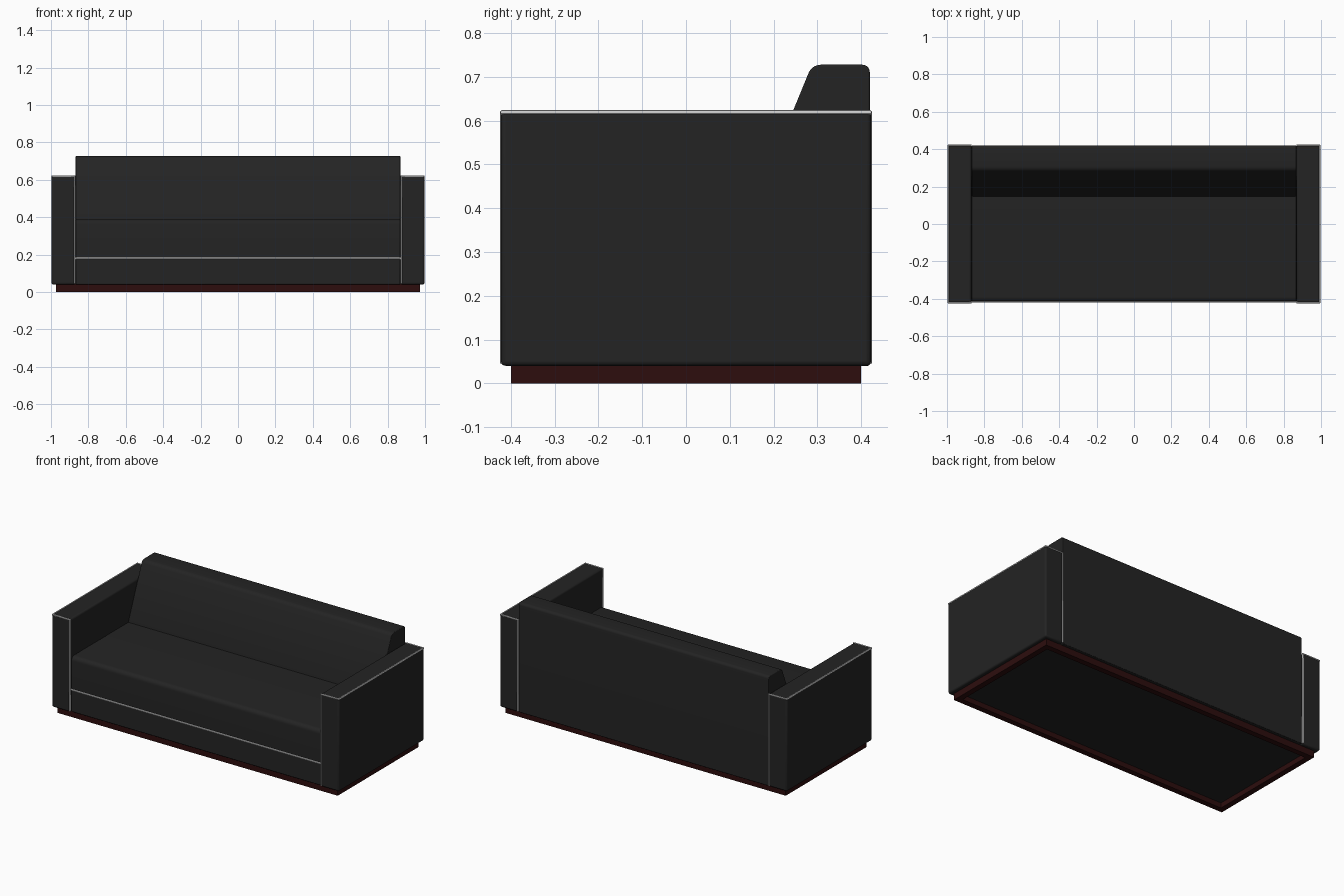
import bpy, bmesh, math

if "Cube" in bpy.data.objects:
    bpy.data.objects.remove(bpy.data.objects["Cube"])


def material(name, color):
    m = bpy.data.materials.new(name)
    m.diffuse_color = (*color, 1)
    m.use_nodes = True
    m.node_tree.nodes["Principled BSDF"].inputs["Base Color"].default_value = m.diffuse_color
    return m


BLACK = material("black upholstery", (0.017, 0.017, 0.017))
RED = material("dark red wood", (0.026, 0.004, 0.004))
GREY = material("light grey piping", (0.62, 0.62, 0.62))


def smooth(ob):
    bpy.ops.object.select_all(action='DESELECT')
    ob.select_set(True)
    bpy.context.view_layer.objects.active = ob
    bpy.ops.object.shade_smooth_by_angle(angle=math.radians(35))


def extrude_profile(name, pts, x0, x1, mat, bevel=0.0):
    """Closed (y, z) profile extruded along x."""
    bm = bmesh.new()
    face = bm.faces.new([bm.verts.new((x0, y, z)) for y, z in pts])
    res = bmesh.ops.extrude_face_region(bm, geom=[face])
    verts = [g for g in res['geom'] if isinstance(g, bmesh.types.BMVert)]
    bmesh.ops.translate(bm, verts=verts, vec=(x1 - x0, 0, 0))
    bmesh.ops.recalc_face_normals(bm, faces=bm.faces)
    me = bpy.data.meshes.new(name)
    bm.to_mesh(me)
    bm.free()
    ob = bpy.data.objects.new(name, me)
    bpy.context.collection.objects.link(ob)
    me.materials.append(mat)
    smooth(ob)
    if bevel:
        mod = ob.modifiers.new("soft edges", 'BEVEL')
        mod.width, mod.segments = bevel, 3
        mod.limit_method, mod.angle_limit = 'ANGLE', math.radians(40)
    return ob


def box(name, x0, x1, y0, y1, z0, z1, mat, bevel=0.0):
    return extrude_profile(name, [(y0, z0), (y1, z0), (y1, z1), (y0, z1)],
                           x0, x1, mat, bevel)


def arc(cy, cz, r, a0, a1, n=5):
    return [(cy + r * math.cos(math.radians(a0 + (a1 - a0) * i / n)),
             cz + r * math.sin(math.radians(a0 + (a1 - a0) * i / n)))
            for i in range(n + 1)]


def piping(name, pts):
    cu = bpy.data.curves.new(name, 'CURVE')
    cu.dimensions = '3D'
    cu.bevel_depth, cu.bevel_resolution = 0.0055, 2
    cu.use_fill_caps = True
    sp = cu.splines.new('POLY')
    sp.points.add(len(pts) - 1)
    for p, co in zip(sp.points, pts):
        p.co = (*co, 1)
    cu.materials.append(GREY)
    ob = bpy.data.objects.new(name, cu)
    bpy.context.collection.objects.link(ob)
    bpy.ops.object.select_all(action='DESELECT')
    ob.select_set(True)
    bpy.context.view_layer.objects.active = ob
    bpy.ops.object.convert(target='MESH')
    smooth(bpy.context.view_layer.objects.active)


# arms with piping along the front, outer top and back edges
for s, side in ((-1, "left"), (1, "right")):
    a, b = sorted((s * 0.87, s * 0.997))
    box(side + "_arm", a, b, -0.423, 0.423, 0.04, 0.622, BLACK, 0.01)
    xi, xo, y, z = s * 0.873, s * 0.993, 0.42, 0.619
    piping(side + "_arm_piping", [(xi, -y, 0.045), (xi, -y, z), (xo, -y, z),
                                  (xo, y, z), (xi, y, z), (xi, y, 0.045)])

# seat apron, seat cushion and the seam piping between them
W = 0.868
box("apron", -W, W, -0.415, 0.35, 0.04, 0.18, BLACK, 0.006)
seat = [(-0.415, 0.18), (0.25, 0.18), (0.25, 0.388)] + arc(-0.39, 0.363, 0.025, 90, 180)
extrude_profile("seat_cushion", seat, -W, W, BLACK, 0.004)
piping("seat_piping", [(-W, -0.415, 0.18), (W, -0.415, 0.18)])

# sloped backrest
back = [(0.42, 0.04)] + arc(0.403, 0.711, 0.017, 0, 90) \
    + arc(0.308, 0.698, 0.03, 90, 157.5) + [(0.145, 0.38), (0.145, 0.04)]
extrude_profile("backrest", back, -W, W, BLACK, 0.004)

# plinth frame, open underneath
X, Y, T, H = 0.973, 0.4, 0.035, 0.042
for s, n in ((-1, "front"), (1, "back")):
    a, b = sorted((s * Y, s * (Y - T)))
    box(n + "_plinth_rail", -X, X, a, b, 0, H, RED)
for s, n in ((-1, "left"), (1, "right")):
    a, b = sorted((s * X, s * (X - T)))
    box(n + "_plinth_rail", a, b, -Y + T, Y - T, 0, H, RED)

# panel closing the underside
box("underside_panel", -X + T, X - T, -Y + T, Y - T, 0.032, 0.05, BLACK)
